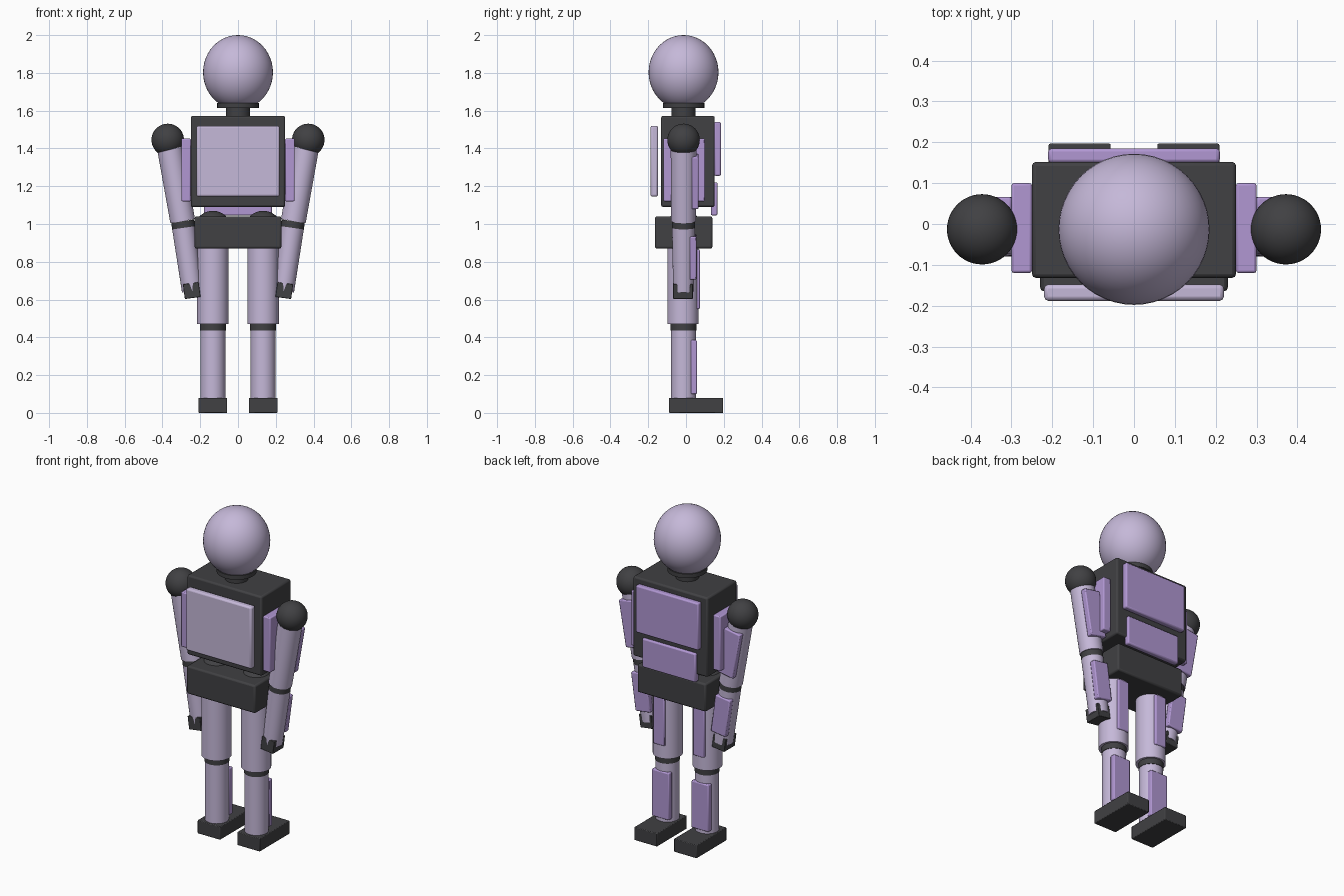
import bpy
from math import atan2
from mathutils import Vector

cube = bpy.data.objects.get("Cube")
if cube:
    bpy.data.objects.remove(cube, do_unlink=True)


def material(name, color):
    m = bpy.data.materials.new(name)
    m.use_nodes = True
    m.diffuse_color = (*color, 1)
    m.node_tree.nodes["Principled BSDF"].inputs["Base Color"].default_value = (*color, 1)
    return m


LILAC = material("pale lilac", (0.56, 0.48, 0.69))
PURPLE = material("soft purple", (0.44, 0.31, 0.65))
DARK = material("charcoal", (0.052, 0.052, 0.056))
Y = -0.013  # depth of the limb axes


def finish(name, mat, bevel=0.0):
    ob = bpy.context.object
    ob.name = name
    ob.data.materials.append(mat)
    if bevel:
        bpy.ops.object.transform_apply(location=False, rotation=False, scale=True)
        mod = ob.modifiers.new("rounded edges", "BEVEL")
        mod.width = bevel
        mod.segments = 2
    bpy.ops.object.shade_smooth_by_angle()
    return ob


def box(name, mat, x, y, z, tilt=0.0, bevel=0.006):
    """Box from (low, high) ranges on each axis, tilted sideways."""
    ranges = (x, y, z)
    bpy.ops.mesh.primitive_cube_add(size=1, location=[(a + b) / 2 for a, b in ranges],
                                    rotation=(0, tilt, 0))
    bpy.context.object.scale = [b - a for a, b in ranges]
    return finish(name, mat, bevel)


def ball(name, mat, center, radius, stretch=1.0):
    bpy.ops.mesh.primitive_uv_sphere_add(segments=48, ring_count=24, radius=radius, location=center)
    bpy.context.object.scale.z = stretch
    return finish(name, mat)


def tube(name, mat, bottom, top, r_bottom, r_top=None):
    """Cylinder or cone between two points."""
    a, b = Vector(bottom), Vector(top)
    bpy.ops.mesh.primitive_cone_add(vertices=40, radius1=r_bottom, radius2=r_top or r_bottom,
                                    depth=(b - a).length, location=(a + b) / 2,
                                    rotation=(b - a).to_track_quat("Z", "Y").to_euler())
    return finish(name, mat)


def around(center, half):
    return center - half, center + half


# Head and neck
ball("head", LILAC, (0, Y, 1.803), 0.185, 1.065)
tube("collar", DARK, (0, Y, 1.615), (0, Y, 1.64), 0.11)
tube("neck", DARK, (0, Y, 1.56), (0, Y, 1.62), 0.064)

# Torso and its plates
box("torso", DARK, (-0.25, 0.25), (-0.132, 0.152), (1.09, 1.572), bevel=0.01)
box("chest_plate", LILAC, (-0.22, 0.22), (-0.188, -0.148), (1.145, 1.52), bevel=0.01)
box("upper_back_plate", PURPLE, (-0.21, 0.21), (0.15, 0.185), (1.255, 1.54), bevel=0.008)
box("lower_back_plate", PURPLE, (-0.18, 0.18), (0.132, 0.167), (1.045, 1.22), bevel=0.008)
box("pelvis", DARK, (-0.23, 0.23), (-0.165, 0.14), (0.87, 1.04), bevel=0.01)

for side, s in (("left", 1), ("right", -1)):
    box(f"{side}_side_panel", PURPLE, around(s * 0.275, 0.025), (-0.12, 0.1), (1.12, 1.452))

    # Arm
    shoulder, elbow = (s * 0.36, Y, 1.4), (s * 0.293, Y, 1.015)
    cuff, wrist = (s * 0.288, Y, 0.98), (s * 0.242, Y, 0.645)
    upper_tilt, lower_tilt = s * atan2(0.067, 0.385), s * atan2(0.046, 0.335)
    ball(f"{side}_shoulder", DARK, (s * 0.372, Y, 1.445), 0.086)
    tube(f"{side}_upper_arm", LILAC, elbow, shoulder, 0.066, 0.068)
    tube(f"{side}_elbow", DARK, cuff, elbow, 0.061)
    tube(f"{side}_forearm", LILAC, wrist, cuff, 0.055, 0.061)
    box(f"{side}_upper_arm_plate", PURPLE, around(s * 0.33, 0.054), (0.03, 0.066),
        (1.085, 1.365), upper_tilt)
    box(f"{side}_forearm_plate", PURPLE, around(s * 0.268, 0.05), (0.02, 0.055),
        (0.71, 0.94), lower_tilt)
    box(f"{side}_hand", DARK, around(s * 0.245, 0.042), around(Y - 0.003, 0.052),
        (0.608, 0.687), lower_tilt, 0.003)

    # Leg
    x = s * 0.133
    ball(f"{side}_hip", DARK, (x, Y, 0.97), 0.1)
    tube(f"{side}_thigh", LILAC, (x, Y - 0.003, 0.47), (x, Y - 0.003, 0.9), 0.083)
    tube(f"{side}_knee", DARK, (x, Y, 0.435), (x, Y, 0.475), 0.069)
    tube(f"{side}_shin", LILAC, (x, Y, 0.07), (x, Y, 0.45), 0.066)
    box(f"{side}_thigh_plate", PURPLE, around(x, 0.037), (0.035, 0.073), (0.55, 0.865))
    box(f"{side}_shin_plate", PURPLE, around(x, 0.058), (0.025, 0.058), (0.1, 0.385))
    box(f"{side}_foot", DARK, around(x, 0.076), (-0.09, 0.197), (0, 0.08), bevel=0.004)
